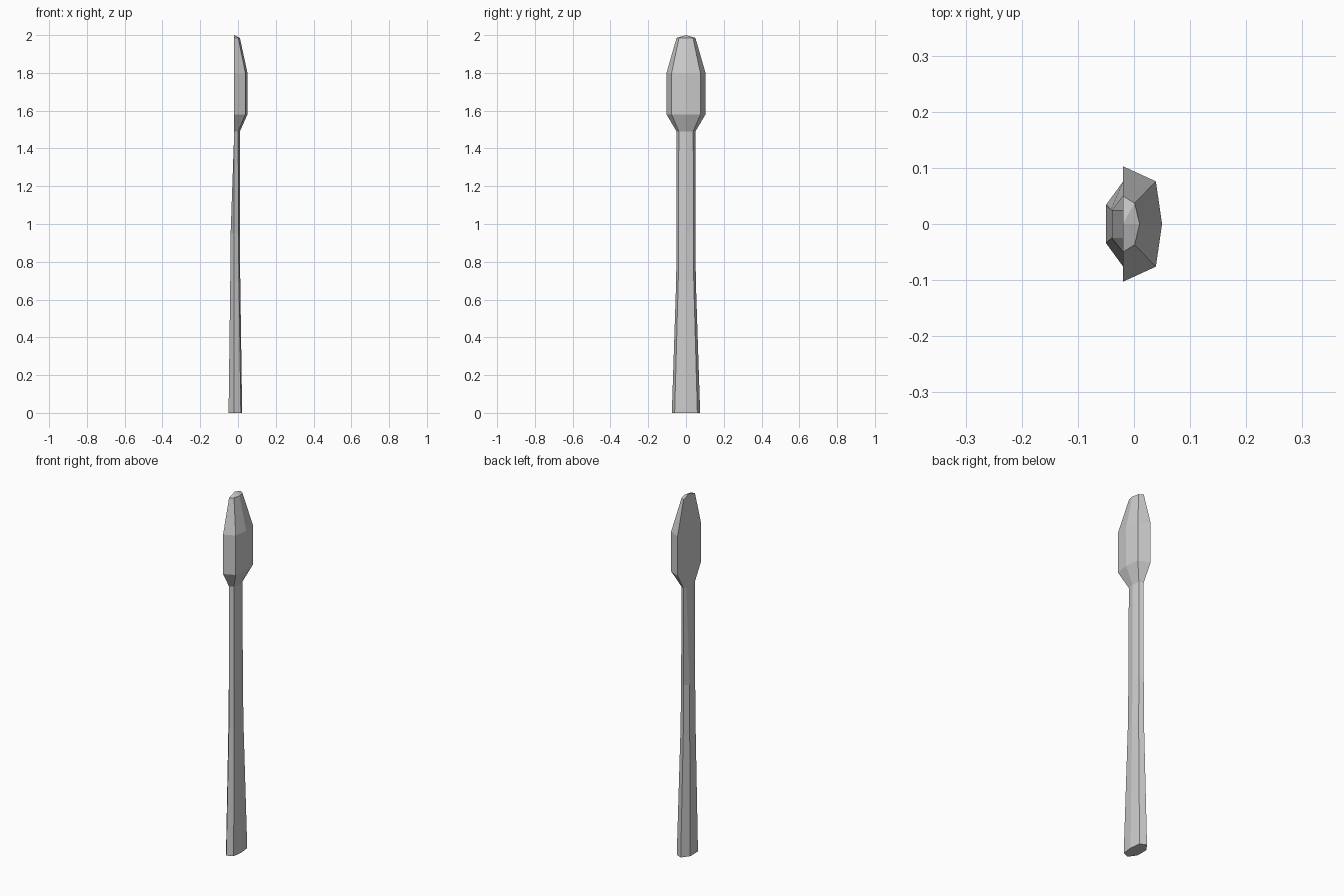
import bpy, bmesh

if "Cube" in bpy.data.objects:
    bpy.data.objects.remove(bpy.data.objects["Cube"])

# Each ring: z, front ridge x, front edge (x, y), side edge y, back edge (x, y)
SIDE_X = -0.02
RINGS = [
    (0.00, 0.022, 0.015, 0.060, 0.075, -0.050, 0.034),   # handle butt
    (0.70, 0.012, 0.005, 0.041, 0.052, -0.041, 0.026),   # handle taper
    (0.95, 0.010, 0.002, 0.040, 0.050, -0.039, 0.025),   # handle middle
    (1.49, 0.010, 0.001, 0.038, 0.050, -0.020, 0.025),   # neck
    (1.58, 0.050, 0.039, 0.076, 0.103, -0.020, 0.050),   # head lower shoulder
    (1.80, 0.050, 0.039, 0.076, 0.103, -0.020, 0.050),   # head upper shoulder
    (1.985, 0.010, 0.001, 0.037, 0.050, -0.020, 0.025),  # head top
]

bm = bmesh.new()


def ring(z, front, ex, ey, side, bx, by):
    half = [(ex, ey), (SIDE_X, side), (bx, by)]
    points = [(front, 0)] + half + [(x, -y) for x, y in reversed(half)]
    return [bm.verts.new((x, y, z)) for x, y in points]


# Loft the handle and head through the rings
loops = [ring(*r) for r in RINGS]
n = len(loops[0])
for low, high in zip(loops, loops[1:]):
    for i in range(n):
        j = (i + 1) % n
        bm.faces.new((low[i], low[j], high[j], high[i]))

# Flat bottom, and a sloped cap rising to the back
bm.faces.new(list(reversed(loops[0])))
peak = bm.verts.new((SIDE_X, 0, 2.0))
top = loops[-1]
for i in range(n):
    bm.faces.new((top[i], top[(i + 1) % n], peak))

bmesh.ops.recalc_face_normals(bm, faces=bm.faces)
mesh = bpy.data.meshes.new("paddle")
bm.to_mesh(mesh)
bm.free()
obj = bpy.data.objects.new("paddle", mesh)
bpy.context.collection.objects.link(obj)
